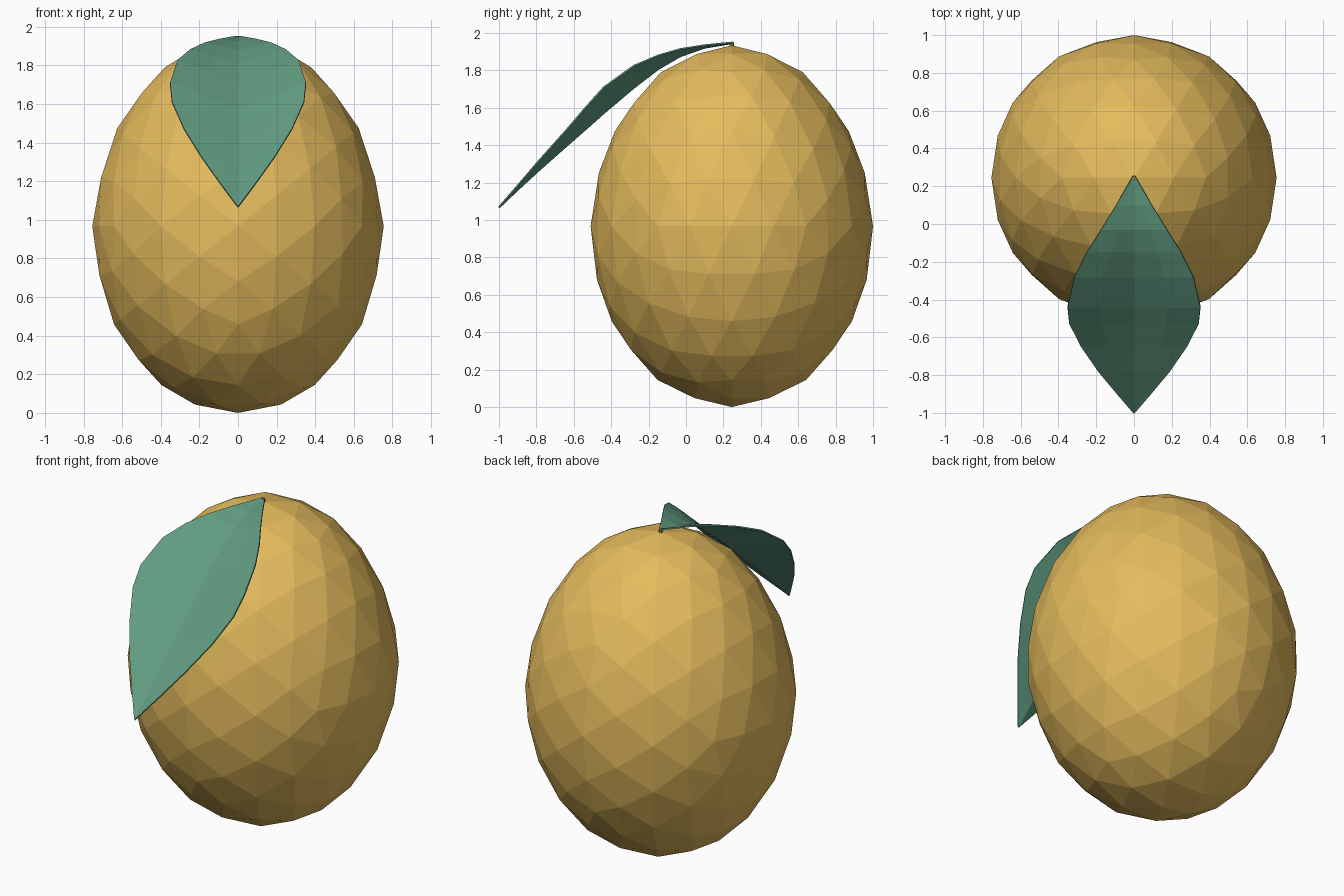
import bpy, bmesh, math
from mathutils import Matrix

if "Cube" in bpy.data.objects:
    bpy.data.objects.remove(bpy.data.objects["Cube"])


def add_object(name, bm, color):
    mesh = bpy.data.meshes.new(name)
    bm.to_mesh(mesh)
    bm.free()
    obj = bpy.data.objects.new(name, mesh)
    bpy.context.collection.objects.link(obj)
    mat = bpy.data.materials.new(name + "_colour")
    mat.diffuse_color = color
    mat.use_nodes = True
    mat.node_tree.nodes["Principled BSDF"].inputs["Base Color"].default_value = mat.diffuse_color
    mesh.materials.append(mat)
    return obj


# Fruit body: faceted icosphere turned edge-up, slightly narrower at the top
CY, R, H = 0.245, 0.755, 0.967
bm = bmesh.new()
bmesh.ops.create_icosphere(bm, subdivisions=3, radius=1)
bmesh.ops.rotate(bm, verts=bm.verts, cent=(0, 0, 0),
                 matrix=Matrix.Rotation(-math.atan(2) / 2, 3, 'Y'))
for v in bm.verts:
    taper = 1 - 0.05 * max(v.co.z, 0)
    v.co = (v.co.x * R * taper, CY + v.co.y * R * taper, H * (1 + v.co.z))
add_object("fruit_body", bm, (0.78, 0.50, 0.11, 1))

# Leaf: cupped strip of rows (y, half width, midrib z, edge z)
rows = [(0.25, 0.008, 1.945, 1.95), (0.10, 0.095, 1.92, 1.935),
        (-0.03, 0.175, 1.875, 1.915), (-0.15, 0.25, 1.805, 1.88),
        (-0.28, 0.315, 1.705, 1.825), (-0.44, 0.352, 1.57, 1.71),
        (-0.53, 0.342, 1.49, 1.61), (-0.65, 0.28, 1.385, 1.47),
        (-0.78, 0.19, 1.27, 1.325), (-0.90, 0.09, 1.16, 1.185),
        (-1.00, 0.004, 1.065, 1.07)]
bm = bmesh.new()
grid = []
for y, w, zm, ze in rows:
    grid.append([bm.verts.new((w * t, y, zm + (ze - zm) * abs(t)))
                 for t in (-1, -0.5, 0, 0.5, 1)])
for a, b in zip(grid, grid[1:]):
    for i in range(4):
        bm.faces.new((a[i], b[i], b[i + 1], a[i + 1]))
leaf = add_object("leaf", bm, (0.12, 0.33, 0.22, 1))
solid = leaf.modifiers.new("thickness", 'SOLIDIFY')
solid.thickness = 0.008
solid.offset = 0

# Tiny stem stub at the crown
bm = bmesh.new()
bmesh.ops.create_cone(bm, cap_ends=True, segments=6, radius1=0.014,
                      radius2=0.01, depth=0.035,
                      matrix=Matrix.Translation((0, CY, 1.935)))
add_object("stem", bm, (0.35, 0.22, 0.08, 1))
